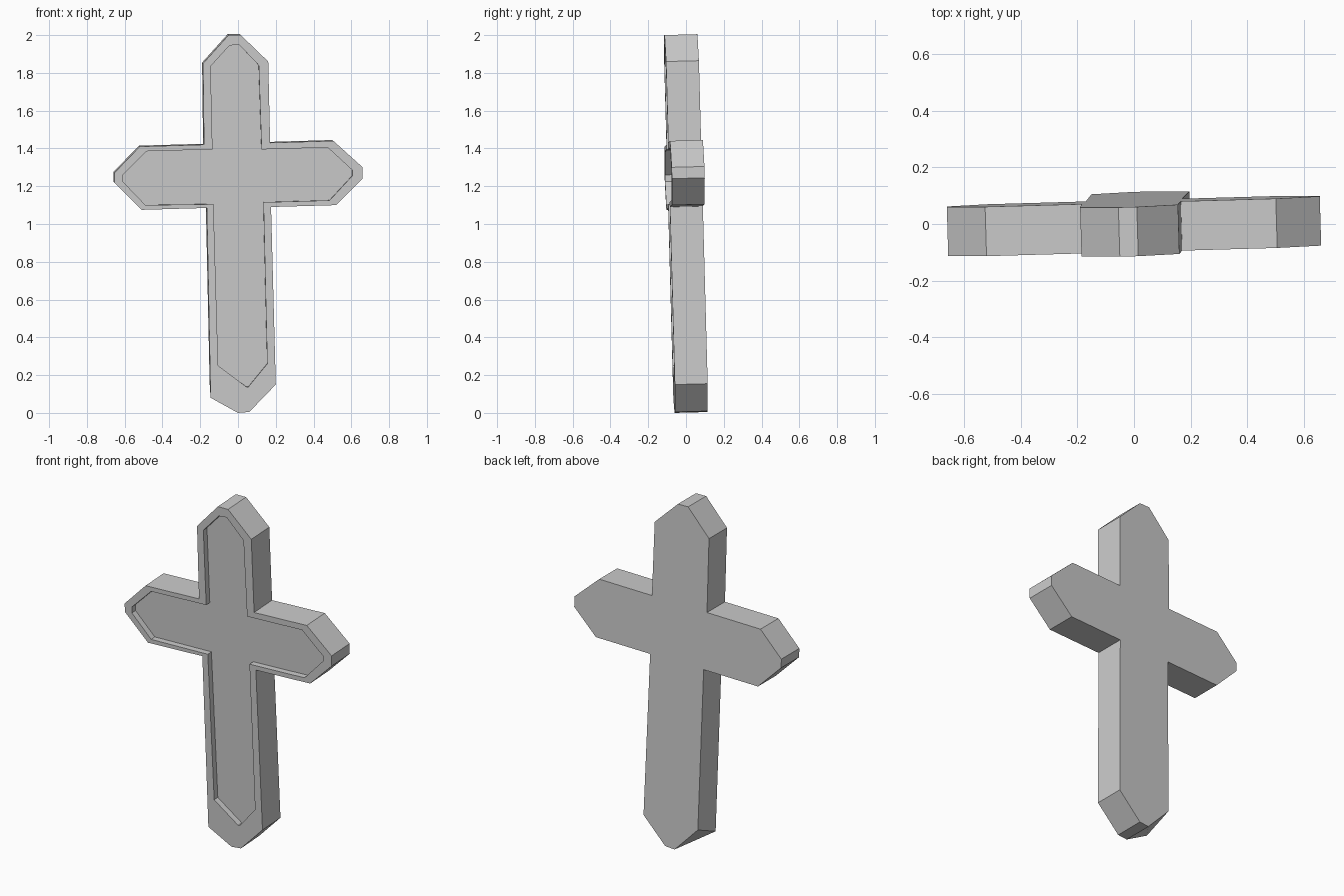
import bpy, bmesh
from mathutils import Vector

if "Cube" in bpy.data.objects:
    bpy.data.objects.remove(bpy.data.objects["Cube"])

# Front outline and inset panel outline as (x, z), clockwise from the top
outer = [(-0.05, 2.0), (0.015, 2.0), (0.16, 1.86), (0.17, 1.43), (0.505, 1.44),
         (0.66, 1.30), (0.66, 1.24), (0.52, 1.10), (0.175, 1.09), (0.20, 0.15),
         (0.06, 0.005), (0.0, 0.0), (-0.145, 0.08), (-0.165, 1.085), (-0.51, 1.075),
         (-0.655, 1.22), (-0.655, 1.27), (-0.52, 1.41), (-0.18, 1.42), (-0.185, 1.85)]
inner = [(-0.045, 1.945), (0.005, 1.95), (0.11, 1.84), (0.125, 1.395), (0.475, 1.405),
         (0.605, 1.285), (0.605, 1.255), (0.485, 1.125), (0.135, 1.115), (0.155, 0.26),
         (0.055, 0.138), (0.045, 0.138), (-0.105, 0.25), (-0.13, 1.105), (-0.49, 1.10),
         (-0.61, 1.225), (-0.61, 1.26), (-0.485, 1.385), (-0.135, 1.395), (-0.145, 1.835)]
# Back outline: the lower left corner is cut higher than on the front
rear = list(outer)
rear[12] = (-0.145, 0.15)

thickness, recess = 0.174, 0.035
normal = Vector((-0.029, 1, 0.0265)).normalized()   # slight lean of the whole cross

bm = bmesh.new()


def loop(points, depth):
    ring = []
    for x, z in points:
        front = Vector((x, -0.094 + 0.029 * x - 0.0265 * (z - 1.25), z))
        co = front + normal * depth
        co.z = max(co.z, 0)
        ring.append(bm.verts.new(co))
    return ring


def bridge(a, b):
    n = len(a)
    for i in range(n):
        j = (i + 1) % n
        bm.faces.new((a[i], a[j], b[j], b[i]))


# Back face, side walls, front rim, recess walls, recessed panel
back = loop(rear, thickness)
front = loop(outer, 0)
lip = loop(inner, 0)
floor = loop(inner, recess)
bm.faces.new(back)
bridge(back, front)
bridge(front, lip)
bridge(lip, floor)
bm.faces.new(floor)
bmesh.ops.recalc_face_normals(bm, faces=bm.faces)
bmesh.ops.triangulate(bm, faces=[f for f in bm.faces if len(f.verts) > 4])

mesh = bpy.data.meshes.new("cross")
bm.to_mesh(mesh)
bm.free()
cross = bpy.data.objects.new("cross", mesh)
bpy.context.collection.objects.link(cross)
low = min(v.co.z for v in mesh.vertices)
for v in mesh.vertices:
    v.co.z -= low
